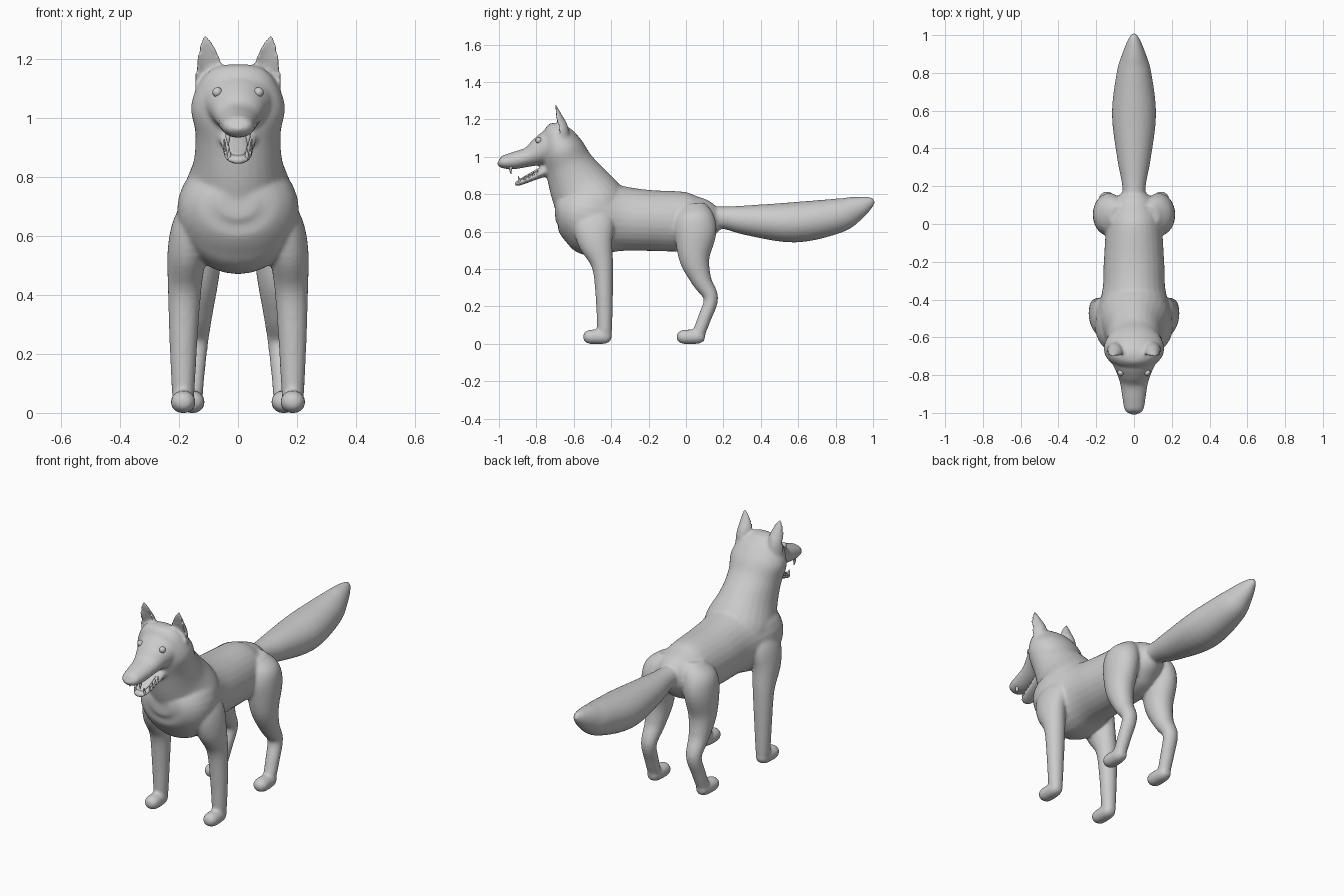
import bpy, bmesh, math
from mathutils import Vector

SEG, SUB = 28, 5


def spline(st):
    # Catmull-Rom through stations (x, y, z, side radius, depth radius)
    p = [Vector(s) for s in st]
    p = [2 * p[0] - p[1]] + p + [2 * p[-1] - p[-2]]
    out = []
    for i in range(1, len(p) - 2):
        a, b, c, d = p[i - 1:i + 3]
        for k in range(SUB):
            t = k / SUB
            out.append(0.5 * (2 * b + (c - a) * t + (2 * a - 5 * b + 4 * c - d) * t * t
                              + (3 * b - a - 3 * c + d) * t ** 3))
    return out + [p[-2]]


def loft(bm, st, dent=1.0, mirror=False):
    # sweep elliptical sections along the stations; dent < 1 hollows the front side
    for sx in ((1, -1) if mirror else (1,)):
        pts = spline(st)
        rings = []
        for i, q in enumerate(pts):
            t = Vector(pts[min(i + 1, len(pts) - 1)][:3]) - Vector(pts[max(i - 1, 0)][:3])
            t.x = 0
            v = t.normalized().cross(Vector((1, 0, 0)))
            ring = []
            for k in range(SEG):
                a = 2 * math.pi * k / SEG
                s = math.sin(a) * (dent if math.sin(a) < 0 else 1)
                co = (Vector(q[:3]) + Vector((1, 0, 0)) * math.cos(a) * max(q[3], .002)
                      + v * s * max(q[4], .002))
                ring.append(bm.verts.new((co.x * sx, co.y, max(co.z, 0))))
            rings.append(ring)
        faces = [bm.faces.new((r[k], r[(k + 1) % SEG], n[(k + 1) % SEG], n[k]))
                 for r, n in zip(rings, rings[1:]) for k in range(SEG)]
        faces += [bm.faces.new(rings[0]), bm.faces.new(rings[-1])]
        bmesh.ops.recalc_face_normals(bm, faces=faces)


def finish(bm, name):
    me = bpy.data.meshes.new(name)
    bm.to_mesh(me)
    bm.free()
    me.polygons.foreach_set("use_smooth", [True] * len(me.polygons))
    ob = bpy.data.objects.new(name, me)
    bpy.context.collection.objects.link(ob)
    return ob


def mid(rows):
    # centre-line stations given as (y, z, side radius, depth radius)
    return [(0,) + r for r in rows]


body = bmesh.new()
# trunk
loft(body, mid([(.185, .675, .03, .04), (.16, .67, .07, .075), (.10, .665, .115, .115),
                (0, .655, .145, .157), (-.2, .66, .16, .163), (-.35, .67, .167, .175),
                (-.5, .68, .205, .21), (-.6, .7, .195, .17), (-.67, .71, .14, .11),
                (-.70, .71, .06, .05)]))
# neck and skull
loft(body, mid([(-.44, .64, .17, .17), (-.5, .73, .19, .19), (-.57, .845, .152, .165),
                (-.625, .95, .145, .133), (-.662, 1.04, .16, .117), (-.69, 1.12, .13, .085),
                (-.70, 1.165, .09, .05), (-.702, 1.182, .04, .02)]))
# muzzle
loft(body, mid([(-.66, 1.06, .12, .10), (-.72, 1.05, .12, .098), (-.78, 1.027, .095, .078),
                (-.84, 1.0, .075, .053), (-.92, .98, .062, .046), (-.975, .973, .053, .036),
                (-.998, .975, .038, .024), (-1.003, .977, .015, .01)]))
# lower jaw
loft(body, mid([(-.68, .95, .075, .045), (-.75, .926, .064, .032), (-.80, .90, .056, .021),
                (-.86, .873, .049, .016), (-.90, .858, .037, .014), (-.916, .853, .015, .008)]))
# tail
loft(body, mid([(.08, .68, .06, .06), (.2, .675, .062, .06), (.34, .66, .088, .082),
                (.58, .65, .117, .108), (.8, .683, .092, .094), (.9, .72, .062, .07),
                (.97, .752, .034, .039), (1.004, .77, .012, .015)]))
# ears
loft(body, [(.095, -.67, 1.08, .05, .05), (.1, -.685, 1.14, .046, .058),
            (.099, -.698, 1.19, .042, .052), (.105, -.703, 1.24, .028, .03),
            (.11, -.705, 1.275, .012, .014), (.111, -.705, 1.29, .005, .006)],
     dent=-.35, mirror=True)
# front legs
loft(body, [(.12, -.5, .73, .06, .09), (.155, -.495, .65, .066, .11), (.172, -.485, .55, .067, .095),
            (.181, -.447, .42, .057, .058), (.185, -.437, .25, .048, .046),
            (.186, -.435, .08, .039, .04), (.186, -.435, .03, .034, .033)], mirror=True)
# hind legs
loft(body, [(.08, .04, .75, .05, .06), (.115, .045, .69, .085, .1), (.133, .05, .6, .085, .113),
            (.137, .045, .46, .073, .083), (.14, .083, .34, .055, .054),
            (.143, .133, .245, .043, .039), (.15, .1, .14, .038, .036),
            (.155, .065, .05, .035, .035)], mirror=True)
# paws
for x, dy in ((.186, 0), (.155, .5)):
    loft(body, [(x, -.4 + dy, .03, .02, .018), (x, -.43 + dy, .036, .037, .036),
                (x, -.51 + dy, .037, .042, .039), (x, -.54 + dy, .034, .029, .026),
                (x, -.549 + dy, .033, .012, .011)], mirror=True)
body_ob = finish(body, "body")
# fuse the body into one smooth skin
rm = body_ob.modifiers.new("fuse", 'REMESH')
rm.mode = 'VOXEL'
rm.voxel_size = .008
rm.use_smooth_shade = True
sm = body_ob.modifiers.new("soften", 'SMOOTH')
sm.factor, sm.iterations = .5, 8

# eyes
eyes = bmesh.new()
for sx in (1, -1):
    r = bmesh.ops.create_uvsphere(eyes, u_segments=20, v_segments=12, radius=.017)
    bmesh.ops.translate(eyes, verts=r["verts"], vec=(.07 * sx, -.787, 1.088))
finish(eyes, "eyes")

# tongue
tongue = bmesh.new()
loft(tongue, mid([(-.74, .95, .03, .012), (-.80, .922, .032, .01), (-.85, .895, .03, .008),
                  (-.885, .877, .02, .006), (-.893, .873, .006, .003)]))
finish(tongue, "tongue")

# teeth: long canines plus small rows, as tapered lofts
teeth = bmesh.new()
loft(teeth, [(.034, -.935, .95, .009, .009), (.034, -.938, .93, .007, .007),
             (.033, -.936, .908, .001, .001)], mirror=True)
loft(teeth, [(.03, -.89, .86, .008, .008), (.03, -.893, .878, .006, .006),
             (.03, -.897, .898, .001, .001)], mirror=True)
for i in range(4):
    y = -.86 + i * .022
    loft(teeth, [(.041 + i * .002, y, .877 - (y + .86) * -.45, .006, .008),
                 (.041 + i * .002, y, .9 - (y + .86) * -.45, .001, .001)], mirror=True)
finish(teeth, "teeth")
